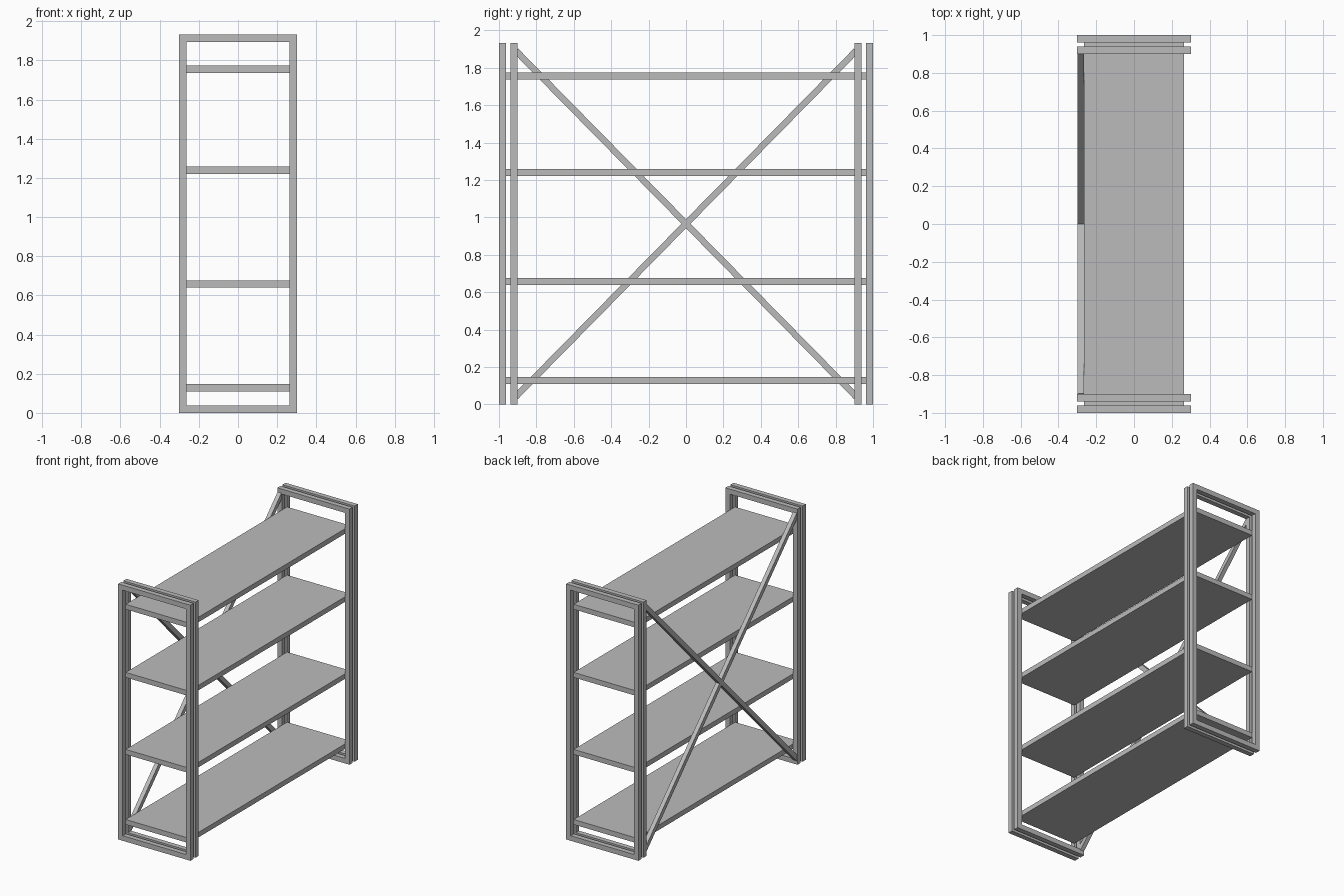
import bpy
from math import atan2, hypot
from mathutils import Matrix, Vector

cube = bpy.data.objects.get("Cube")
if cube:
    bpy.data.objects.remove(cube, do_unlink=True)

grey = bpy.data.materials.new("matte grey")
grey.use_nodes = True
COLOUR = (0.5, 0.5, 0.5, 1)
grey.diffuse_color = COLOUR
grey.node_tree.nodes["Principled BSDF"].inputs["Base Color"].default_value = COLOUR

HALF_WIDTH, HEIGHT, BAR = 0.302, 1.932, 0.038


def prism(name, outline, y0, y1):
    """Extrude an x-z outline from y0 to y1."""
    n = len(outline)
    verts = [(x, y, z) for y in (y0, y1) for x, z in outline]
    faces = [tuple(range(n)), tuple(reversed(range(n, 2 * n)))]
    faces += [((i + 1) % n, i, n + i, n + (i + 1) % n) for i in range(n)]
    return make(name, verts, faces)


def make(name, verts, faces):
    mesh = bpy.data.meshes.new(name)
    mesh.from_pydata(verts, [], faces)
    mesh.materials.append(grey)
    obj = bpy.data.objects.new(name, mesh)
    bpy.context.collection.objects.link(obj)
    return obj


def rectangle(x0, x1, z0, z1):
    return [(x0, z0), (x1, z0), (x1, z1), (x0, z1)]


def frame(name, y0, y1):
    """Rectangular hoop with an open middle."""
    outer = rectangle(-HALF_WIDTH, HALF_WIDTH, 0, HEIGHT)
    inner = rectangle(BAR - HALF_WIDTH, HALF_WIDTH - BAR, BAR, HEIGHT - BAR)
    verts = [(x, y, z) for y in (y0, y1) for x, z in outer + inner]
    faces = []
    for i in range(4):
        j = (i + 1) % 4
        faces += [(i, j, 4 + j, 4 + i), (8 + j, 8 + i, 12 + i, 12 + j),
                  (j, i, 8 + i, 8 + j), (4 + i, 4 + j, 12 + j, 12 + i)]
    return make(name, verts, faces)


# Double end frames
for side, label in ((-1, "front"), (1, "back")):
    for part, a, b in (("outer", 0.962, 1.0), ("inner", 0.901, 0.939)):
        y0, y1 = sorted((side * a, side * b))
        frame(f"{label}_{part}_frame", y0, y1)

# Shelves between the frames
inside = HALF_WIDTH - BAR
for i, top in enumerate((0.147, 0.677, 1.259, 1.774)):
    prism(f"shelf_{i + 1}", rectangle(-inside, inside, top - BAR, top), -0.964, 0.964)

# Crossed braces along one long side
rise, run, thick = 0.925, 0.91, 0.034
for sign, label in ((1, "rising"), (-1, "falling")):
    brace = prism(f"{label}_brace", rectangle(-0.016, 0.016, -thick / 2, thick / 2),
                  -hypot(rise, run), hypot(rise, run))
    brace.data.transform(Matrix.Translation(Vector((-0.282, 0, HEIGHT / 2)))
                         @ Matrix.Rotation(sign * atan2(rise, run), 4, "X"))
